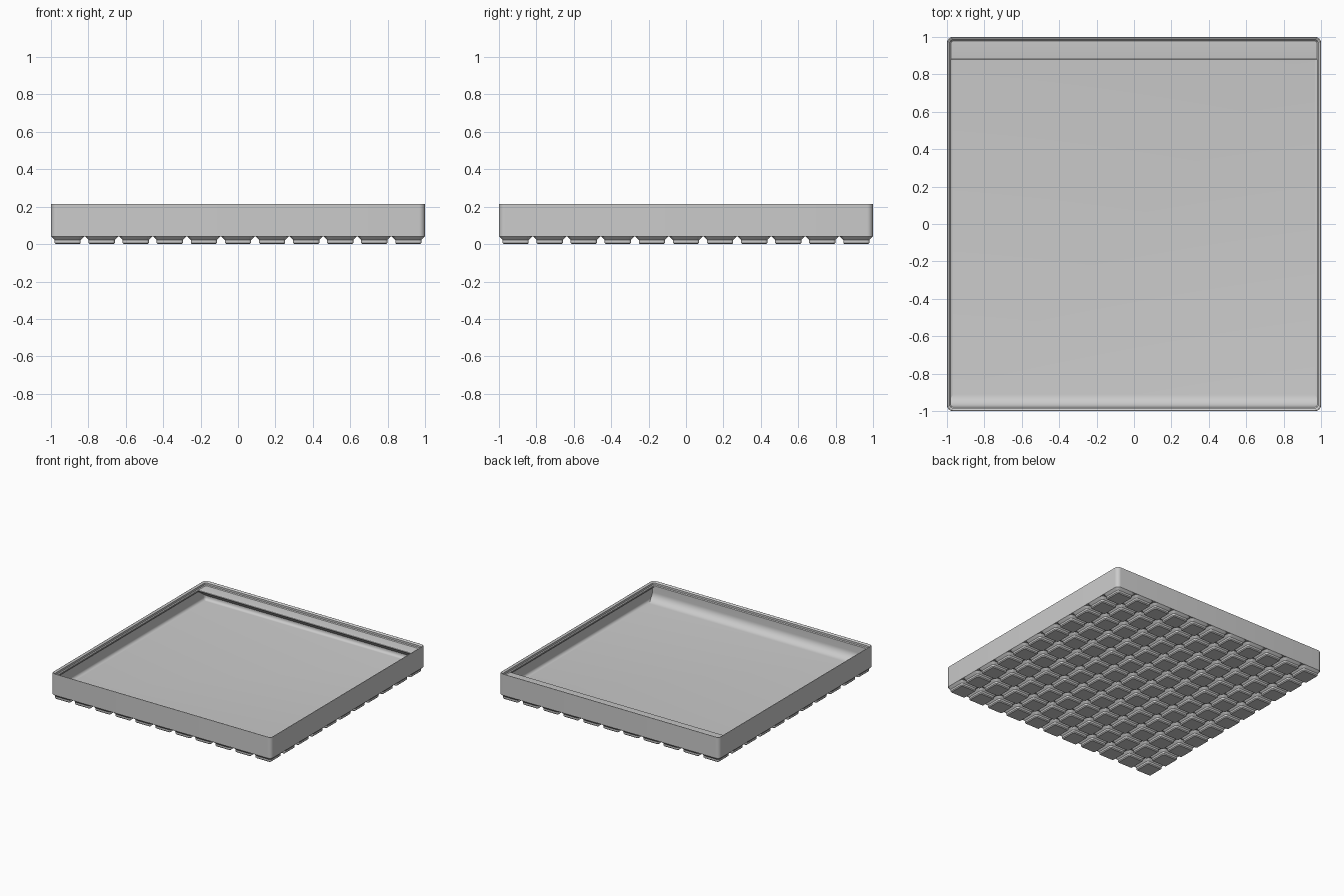
import bpy
import bmesh
from math import sin, cos, tan, pi, radians

cube = bpy.data.objects.get("Cube")
if cube:
    bpy.data.objects.remove(cube, do_unlink=True)

MM = 2 / 230.5        # one millimetre in scene units
HALF = 230.5 / 2      # half the tray width in millimetres
PITCH, COUNT = 21, 11  # foot spacing and feet per side
FLOOR, SHELF = 7, 21

grey = bpy.data.materials.new("light_grey_plastic")
grey.use_nodes = True
colour = (0.6, 0.6, 0.6, 1)
grey.diffuse_color = colour
grey.node_tree.nodes["Principled BSDF"].inputs["Base Color"].default_value = colour


def finish(name, bm):
    """Turn a millimetre bmesh into a shaded object."""
    bmesh.ops.recalc_face_normals(bm, faces=bm.faces)
    bmesh.ops.scale(bm, vec=(MM, MM, MM), verts=bm.verts)
    mesh = bpy.data.meshes.new(name)
    bm.to_mesh(mesh)
    bm.free()
    mesh.materials.append(grey)
    obj = bpy.data.objects.new(name, mesh)
    bpy.context.collection.objects.link(obj)
    bpy.ops.object.select_all(action="DESELECT")
    obj.select_set(True)
    bpy.context.view_layer.objects.active = obj
    bpy.ops.object.shade_smooth_by_angle(angle=radians(30))
    return obj


def ring(bm, cx, cy, half, radius, z, steps):
    """Rounded square of vertices."""
    verts = []
    for corner in range(4):
        mid = pi / 4 + corner * pi / 2
        sx, sy = (1 if cos(mid) > 0 else -1), (1 if sin(mid) > 0 else -1)
        for i in range(steps + 1):
            a = corner * pi / 2 + i / steps * pi / 2
            verts.append(bm.verts.new((cx + sx * (half - radius) + radius * cos(a),
                                       cy + sy * (half - radius) + radius * sin(a), z)))
    return verts


def loft(bm, rings, cap_last):
    n = len(rings[0])
    for a, b in zip(rings, rings[1:]):
        for i in range(n):
            j = (i + 1) % n
            bm.faces.new((a[i], a[j], b[j], b[i]))
    bm.faces.new(rings[0])
    if cap_last:
        bm.faces.new(rings[-1])


def prism(name, profile, half_x):
    """Extrude a (y, z) profile along x."""
    bm = bmesh.new()
    ends = [[bm.verts.new((x, y, z)) for y, z in profile] for x in (-half_x, half_x)]
    loft(bm, ends, True)
    return finish(name, bm)


# Tray shell: outer wall, stacking lip, inner wall, floor fillet, as (inset, height)
wall, fillet = 0.95, 2.8
section = [(0, 4.75), (0, 24.35), (0.15, 24.6), (0.45, 24.7), (0.8, 24.6),
           (1.9, 23.5), (1.9, 21.7), (2.6, SHELF), (2.6, 19.8), (wall, 18.15)]
for i in range(7):
    a = i / 6 * pi / 2
    section.append((wall + fillet * (1 - cos(a)), FLOOR + fillet * (1 - sin(a))))
bm = bmesh.new()
loft(bm, [ring(bm, 0, 0, HALF - inset, max(3.75 - inset, 0.05), z, 8)
          for inset, z in section], True)
finish("tray_shell", bm)

# Grid of stepped feet
bm = bmesh.new()
foot = [(7.3, 0.8, 0), (8.1, 1.6, 0.8), (8.1, 1.6, 2.6), (10.25, 3.75, 4.75)]
for col in range(COUNT):
    for row in range(COUNT):
        cx, cy = ((k - (COUNT - 1) / 2) * PITCH for k in (col, row))
        loft(bm, [ring(bm, cx, cy, h, r, z, 5) for h, r, z in foot], False)
finish("feet", bm)

# Curved scoop along the front wall
back, face, radius = -HALF + 1.2, -HALF + 2.6, 7.7
profile = [(back, FLOOR - 0.5), (back, 20.5), (face, 20.5)]
for i in range(13):
    a = i / 12 * pi / 2
    profile.append((face + radius * (1 - cos(a)), FLOOR + radius * (1 - sin(a))))
profile.append((face + radius, FLOOR - 0.5))
prism("front_scoop", profile, HALF - 1)

# Label shelf along the back wall, with a rounded nose and sloping underside
nose, r, slope = HALF - 13.8, 0.6, radians(36)
rear = HALF - 1.2
profile = [(rear, SHELF)]
for i in range(7):
    a = pi / 2 + i / 6 * (pi - slope)
    profile.append((nose + r + r * cos(a), SHELF - r + r * sin(a)))
y, z = profile[-1]
profile.append((rear, z - (rear - y) * tan(slope)))
prism("label_shelf", profile, HALF - 1)
